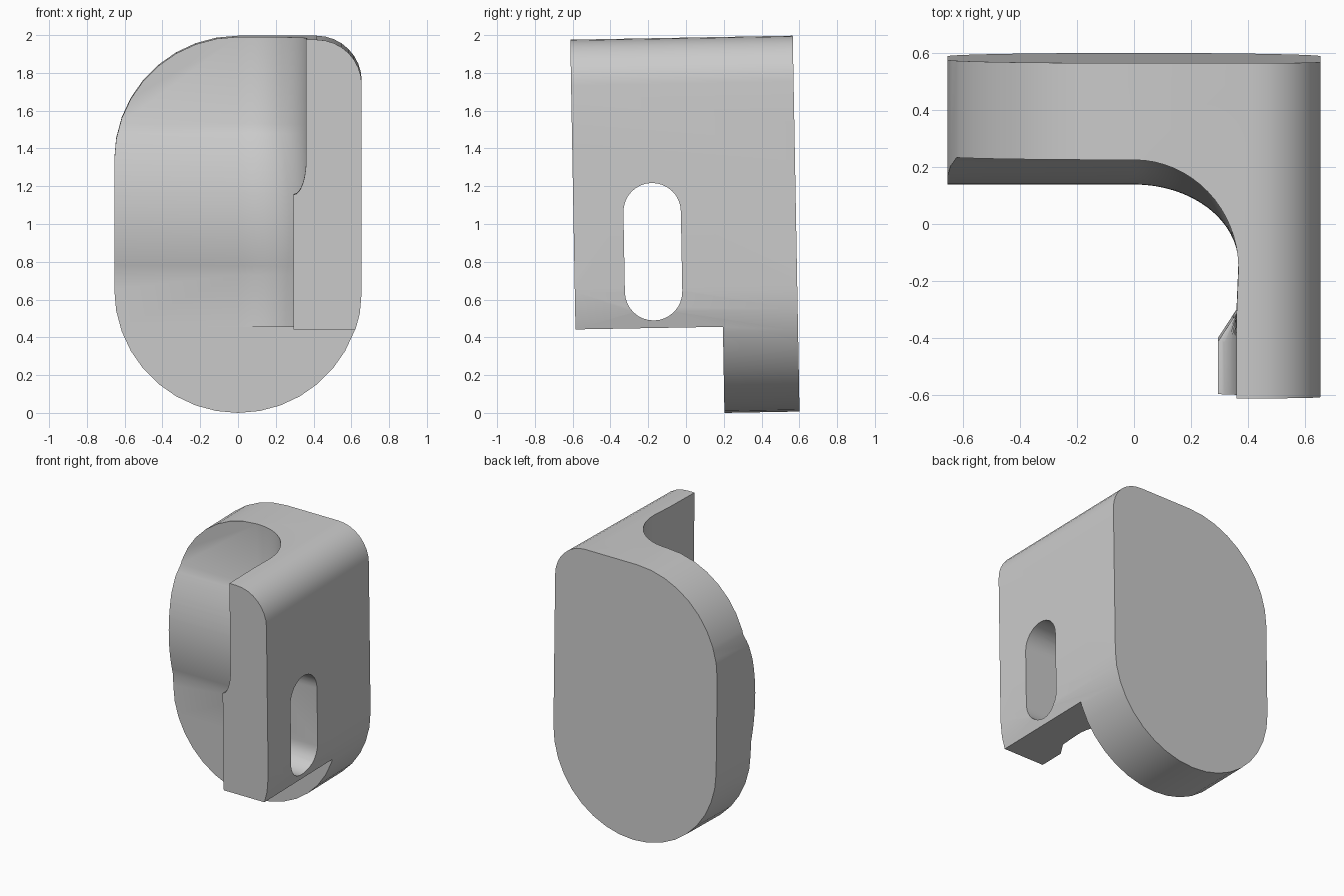
import bpy, bmesh, math
from mathutils import Matrix

cube = bpy.data.objects.get("Cube")
if cube:
    bpy.data.objects.remove(cube, do_unlink=True)

# Main dimensions
R = 0.655           # plate half width and big corner radius
TOP = 1.99
BACK, FRONT = 0.583, -0.595
ARM_BOTTOM = 0.456
PLATE_LOW, PLATE_TOP, PLATE_PEAK = 0.185, 0.243, 0.14

grey = bpy.data.materials.new("plain grey")
grey.use_nodes = True
grey.diffuse_color = (0.6, 0.6, 0.6, 1)
grey.node_tree.nodes["Principled BSDF"].inputs["Base Color"].default_value = (0.6, 0.6, 0.6, 1)


def loft(name, rings):
    """Closed solid through rings that share one point count."""
    bm = bmesh.new()
    loops = [[bm.verts.new(p) for p in ring] for ring in rings]
    n = len(loops[0])
    for a, b in zip(loops, loops[1:]):
        for i in range(n):
            j = (i + 1) % n
            bm.faces.new((a[i], a[j], b[j], b[i]))
    bm.faces.new(loops[0][::-1])
    bm.faces.new(loops[-1])
    bmesh.ops.recalc_face_normals(bm, faces=bm.faces)
    mesh = bpy.data.meshes.new(name)
    bm.to_mesh(mesh)
    bm.free()
    mesh.materials.append(grey)
    obj = bpy.data.objects.new(name, mesh)
    bpy.context.collection.objects.link(obj)
    return obj


def arc(cx, cz, r, start, end, steps):
    angles = [math.radians(start + (end - start) * i / steps) for i in range(steps + 1)]
    return [(cx + r * math.cos(a), cz + r * math.sin(a)) for a in angles]


def plate_front(z):
    """Front face of the plate, with a rounded swelling at mid height."""
    if z <= 0.73:
        return PLATE_LOW
    if z >= 1.53:
        return PLATE_TOP
    edge = (PLATE_LOW, 0.73) if z < 1.05 else (PLATE_TOP, 1.53)
    return PLATE_PEAK + (edge[0] - PLATE_PEAK) * ((z - 1.05) / (edge[1] - 1.05)) ** 2


def arm_inner(z):
    """Inner face of the arm tip, thicker below a hollow step."""
    if z < 1.17:
        return 0.295
    t = min(1, max(0, (1.35 - z) / 0.18))
    return 0.295 + 0.065 * math.sqrt(1 - t * t)


def section(z):
    y0, x0 = plate_front(z), arm_inner(z)
    pts = [(-0.8, BACK), (-0.8, y0)]
    for i in range(17):                       # hollow between plate and arm
        a = math.pi / 2 * i / 16
        pts.append((0.367 * math.sin(a), -0.14 + (y0 + 0.14) * math.cos(a)))
    pts += [(0.36, -0.31), (x0, -0.41), (x0, FRONT), (0.8, FRONT), (0.8, BACK)]
    return [(x, y, z) for x, y in pts]


# Body: L-shaped section lofted upwards
levels = {-0.1, 0.73, 1.169, 1.53, 2.1}
levels |= {0.73 + 0.8 * i / 16 for i in range(17)}
levels |= {1.35 - 0.18 * math.sin(math.pi / 2 * i / 8) for i in range(9)}
clean = []
for z in sorted(levels):
    if not clean or z - clean[-1] > 0.0005:
        clean.append(z)
body = loft("hook_bracket", [section(z) for z in clean])

# Silhouette prism: round bottom, one large and one small top corner
outline = arc(0, R, R, 180, 360, 18)
outline += arc(R - 0.24, TOP - 0.24, 0.24, 0, 90, 8)
outline += arc(0, TOP - R, R, 90, 180, 9)
silhouette = loft("silhouette_helper", [[(x, y, z) for x, z in outline] for y in (-0.9, 0.9)])

# Slot through the arm
slot_outline = arc(-0.178, 1.072, 0.152, 0, 180, 16) + arc(-0.178, 0.648, 0.152, 180, 360, 16)
slot = loft("slot_helper", [[(x, y, z) for y, z in slot_outline] for x in (0.1, 0.9)])

# Space under the arm
y1 = PLATE_LOW + 0.0005
under = loft("underside_helper", [[(-0.9, -0.9, z), (0.9, -0.9, z), (0.9, y1, z), (-0.9, y1, z)]
                                  for z in (-0.3, ARM_BOTTOM)])

bpy.ops.object.select_all(action='DESELECT')
bpy.context.view_layer.objects.active = body
body.select_set(True)
for cutter, operation in ((silhouette, 'INTERSECT'), (slot, 'DIFFERENCE'), (under, 'DIFFERENCE')):
    cutter.hide_render = True
    mod = body.modifiers.new("cut", 'BOOLEAN')
    mod.operation = operation
    mod.solver = 'EXACT'
    mod.object = cutter
    bpy.ops.object.modifier_apply(modifier=mod.name)
    bpy.data.objects.remove(cutter, do_unlink=True)

# Slight backward lean about mid height
lean = Matrix.Rotation(0.018, 4, 'X')
body.data.transform(Matrix.Translation((0, 0, 1)) @ lean @ Matrix.Translation((0, 0, -1)))
body.data.transform(Matrix.Translation((0, 0, -min(v.co.z for v in body.data.vertices))))
bpy.ops.object.shade_smooth_by_angle(angle=math.radians(25))
